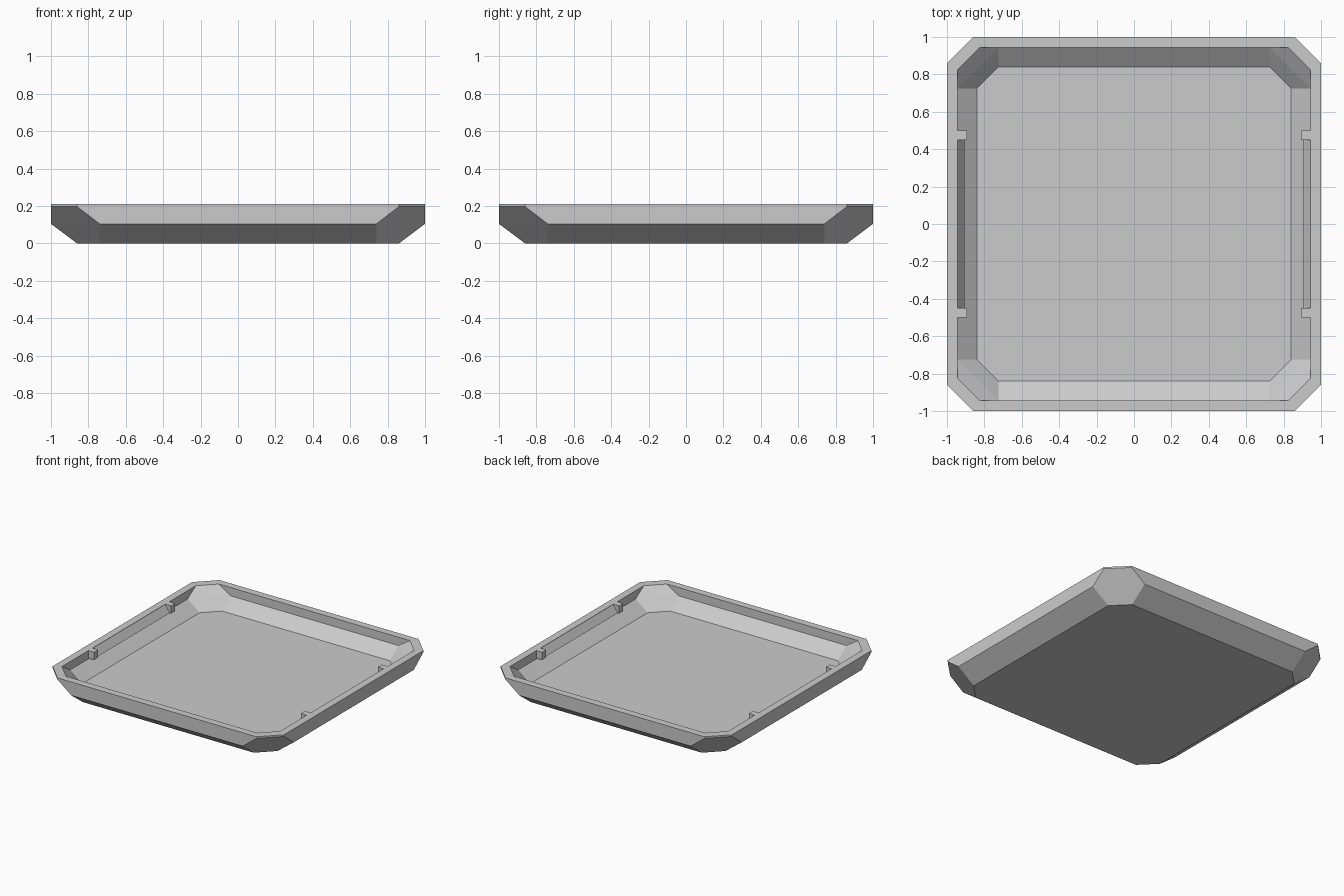
import bpy
import bmesh

if "Cube" in bpy.data.objects:
    bpy.data.objects.remove(bpy.data.objects["Cube"], do_unlink=True)

GREY = (0.6, 0.6, 0.6, 1.0)
grey = bpy.data.materials.new("matte grey")
grey.use_nodes = True
grey.diffuse_color = GREY
grey.node_tree.nodes["Principled BSDF"].inputs["Base Color"].default_value = GREY


def finish(name, bm):
    """Turn a bmesh into a flat shaded grey object."""
    bmesh.ops.recalc_face_normals(bm, faces=bm.faces)
    mesh = bpy.data.meshes.new(name)
    bm.to_mesh(mesh)
    bm.free()
    mesh.materials.append(grey)
    obj = bpy.data.objects.new(name, mesh)
    bpy.context.collection.objects.link(obj)
    return obj


def octagon(bm, half, straight, z):
    """Square ring with cut corners; straight is half the uncut side."""
    a, b = half, straight
    corners = [(a, -b), (a, b), (b, a), (-b, a), (-a, b), (-a, -b), (-b, -a), (b, -a)]
    return [bm.verts.new((x, y, z)) for x, y in corners]


def loft(bm, rings):
    """Skin consecutive rings and cap both ends."""
    for low, high in zip(rings, rings[1:]):
        n = len(low)
        for i in range(n):
            j = (i + 1) % n
            bm.faces.new((low[i], low[j], high[j], high[i]))
    bm.faces.new(rings[0])
    bm.faces.new(rings[-1])


def bar(name, profile, y0, y1, side):
    """Extrude an x-z profile along y on one side of the tray."""
    bm = bmesh.new()
    loft(bm, [[bm.verts.new((side * x, y, z)) for x, z in profile] for y in (y0, y1)])
    return finish(name, bm)


# Tray shell: up the outside, over the rim, down the inside to the floor
bm = bmesh.new()
shell = [
    (0.86, 0.74, 0.0),
    (1.0, 0.74, 0.105),
    (1.0, 0.86, 0.197),
    (1.0, 0.86, 0.21),
    (0.943, 0.826, 0.21),
    (0.943, 0.725, 0.145),
    (0.84, 0.725, 0.065),
]
loft(bm, [octagon(bm, *ring) for ring in shell])
finish("tray_shell", bm)

# Retaining clips on both side walls: two posts with a wedge rail between
post = [(0.96, 0.15), (0.893, 0.15), (0.893, 0.21), (0.96, 0.21)]
wedge = [(0.95, 0.145), (0.905, 0.15), (0.943, 0.205), (0.95, 0.205)]
for side, label in ((1, "left"), (-1, "right")):
    bar(label + "_clip_rail", wedge, -0.45, 0.45, side)
    bar(label + "_front_post", post, -0.5, -0.45, side)
    bar(label + "_back_post", post, 0.45, 0.5, side)
